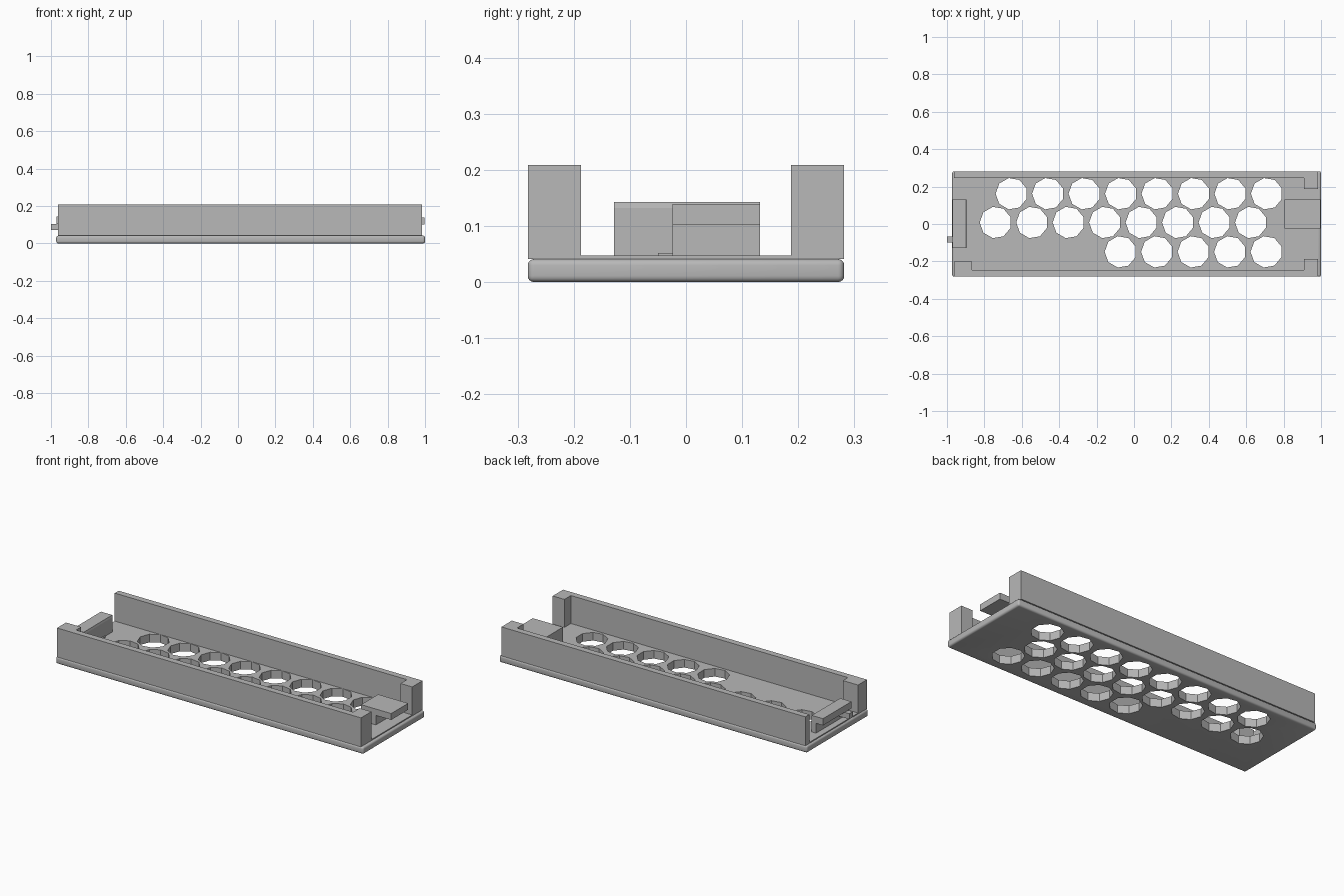
import bpy
import bmesh
import math
from mathutils import Matrix, Vector

if "Cube" in bpy.data.objects:
    bpy.data.objects.remove(bpy.data.objects["Cube"], do_unlink=True)

grey = bpy.data.materials.new("light grey")
grey.use_nodes = True
colour = (0.48, 0.48, 0.48, 1)
grey.diffuse_color = colour
grey.node_tree.nodes["Principled BSDF"].inputs["Base Color"].default_value = colour


def finish(name, bm):
    mesh = bpy.data.meshes.new(name)
    bm.to_mesh(mesh)
    bm.free()
    mesh.materials.append(grey)
    obj = bpy.data.objects.new(name, mesh)
    bpy.context.collection.objects.link(obj)
    return obj


def box(name, low, high):
    low, high = Vector(low), Vector(high)
    bm = bmesh.new()
    place = Matrix.Translation((low + high) / 2) @ Matrix.Diagonal((*(high - low), 1))
    bmesh.ops.create_cube(bm, size=1, matrix=place)
    return finish(name, bm)


def profile(name, points, y0, y1):
    """Extrude an x-z outline along y."""
    bm = bmesh.new()
    face = bm.faces.new([bm.verts.new((x, y0, z)) for x, z in points])
    moved = bmesh.ops.extrude_face_region(bm, geom=[face])["geom"]
    verts = [v for v in moved if isinstance(v, bmesh.types.BMVert)]
    bmesh.ops.translate(bm, verts=verts, vec=(0, y1 - y0, 0))
    bmesh.ops.recalc_face_normals(bm, faces=bm.faces)
    return finish(name, bm)


def apply(obj, modifier):
    bpy.ops.object.select_all(action="DESELECT")
    obj.select_set(True)
    bpy.context.view_layer.objects.active = obj
    bpy.ops.object.modifier_apply(modifier=modifier.name)


# Main levels and edges
BASE, FLOOR, TOP = 0.041, 0.047, 0.209
BACK, FRONT, SIDE, INNER = -0.962, 0.985, 0.282, 0.246

# Rounded base plate and the thin floor layer on it
base = box("base_plate", (-0.972, -SIDE, 0), (1, SIDE, BASE))
bevel = base.modifiers.new("round", "BEVEL")
bevel.width = 0.011
bevel.segments = 4
apply(base, bevel)
floor = box("floor_layer", (BACK, -INNER, BASE), (FRONT, INNER, FLOOR))

# Three staggered rows of nine-sided holes: start x, y, count
bm = bmesh.new()
for start, y, count in ((-0.655, 0.162, 8), (-0.74, 0.008, 8), (-0.072, -0.149, 5)):
    for i in range(count):
        place = Matrix.Translation((start + 0.195 * i, y, 0.02))
        turn = Matrix.Rotation(math.radians(10), 4, "Z")
        bmesh.ops.create_cone(bm, cap_ends=True, segments=9, radius1=0.085,
                              radius2=0.085, depth=0.2, matrix=place @ turn)
cutter = finish("hole_cutter", bm)
cutter.hide_render = True
for obj in (base, floor):
    cut = obj.modifiers.new("holes", "BOOLEAN")
    cut.operation = "DIFFERENCE"
    cut.solver = "EXACT"
    cut.object = cutter
    apply(obj, cut)
bpy.data.objects.remove(cutter, do_unlink=True)
bpy.context.view_layer.objects.active = base
base.select_set(True)
floor.select_set(False)
bpy.ops.object.select_all(action="DESELECT")
base.select_set(True)
bpy.ops.object.shade_smooth_by_angle(angle=math.radians(30))

# Side walls with corner posts
for name, s in (("left", 1), ("right", -1)):
    inner, outer = sorted((s * INNER, s * SIDE))
    box(name + "_wall", (BACK, inner, BASE), (FRONT, outer, TOP))
    a, b = sorted((s * 0.187, s * INNER))
    box(name + "_end_post", (0.91, a, BASE), (FRONT, b, TOP))
box("single_corner_post", (BACK, -INNER, BASE), (-0.865, -0.2, TOP))

# Overhanging latch at one end
profile("wide_latch", [(0.805, FLOOR), (0.9, FLOOR), (0.9, 0.102), (0.998, 0.102),
                       (0.998, 0.139), (0.805, 0.139)], -0.024, 0.132)

# Overhanging ledge, prong and floor rib at the other end
profile("end_ledge", [(-0.925, FLOOR), (-0.895, FLOOR), (-0.895, 0.132), (-0.898, 0.143),
                      (-0.97, 0.143), (-0.97, 0.104), (-0.925, 0.104)], -0.128, 0.132)
box("ledge_prong", (-1, -0.098, 0.072), (-0.92, -0.066, 0.104))
box("floor_rib", (-0.9, -0.05, FLOOR), (-0.887, 0.055, 0.052))
